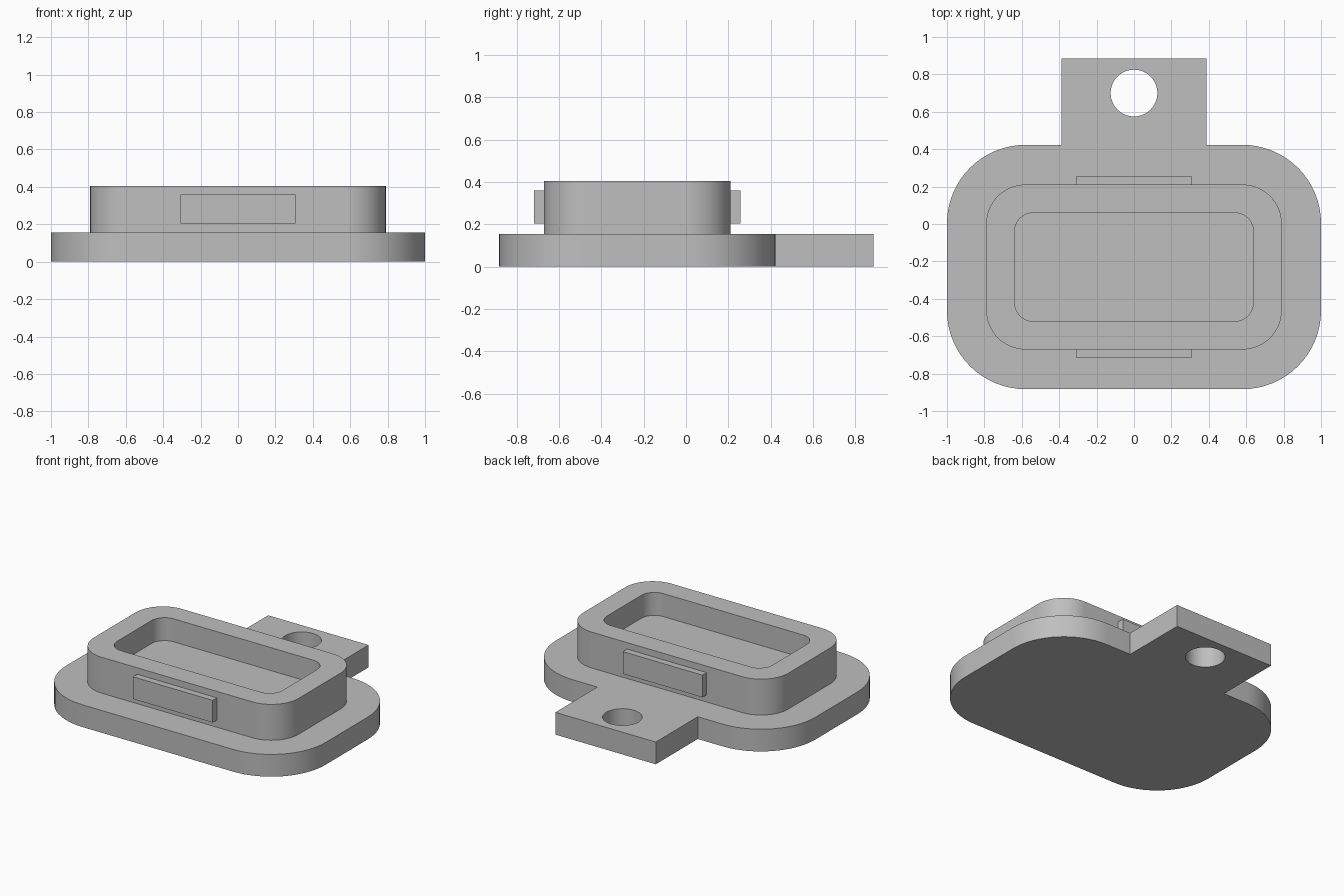
import bpy
import bmesh
from math import cos, sin, pi, radians

cube = bpy.data.objects.get("Cube")
if cube:
    bpy.data.objects.remove(cube, do_unlink=True)

grey = bpy.data.materials.new("plain grey")
grey.use_nodes = True
COLOUR = (0.52, 0.52, 0.52, 1)
grey.diffuse_color = COLOUR
grey.node_tree.nodes["Principled BSDF"].inputs["Base Color"].default_value = COLOUR

BODY_Y = -0.23      # centre of the rounded body, in front of the tab
PLATE_TOP = 0.155
RIM_TOP = 0.405
FLOOR_TOP = 0.245


def arc(cx, cy, r, start, sweep, steps):
    return [(cx + r * cos(start + sweep * i / steps),
             cy + r * sin(start + sweep * i / steps)) for i in range(steps + 1)]


def rounded_rect(hx, hy, r, steps=16):
    """Counter-clockwise outline, starting at the middle of the right side."""
    points = []
    for k, (sx, sy) in enumerate([(1, 1), (-1, 1), (-1, -1), (1, -1)]):
        points += arc(sx * (hx - r), BODY_Y + sy * (hy - r), r, k * pi / 2, pi / 2, steps)
    return points


def slab(name, outlines, z0, z1):
    """Extrude an outline; any further outlines become holes."""
    bm = bmesh.new()
    edges = []
    for outline in outlines:
        verts = [bm.verts.new((x, y, z0)) for x, y in outline]
        edges += [bm.edges.new((v, verts[i - 1])) for i, v in enumerate(verts)]
    bmesh.ops.triangle_fill(bm, use_beauty=True, edges=edges)
    ext = bmesh.ops.extrude_face_region(bm, geom=bm.faces[:], use_keep_orig=True)
    top = [g for g in ext["geom"] if isinstance(g, bmesh.types.BMVert)]
    bmesh.ops.translate(bm, verts=top, vec=(0, 0, z1 - z0))
    bmesh.ops.recalc_face_normals(bm, faces=bm.faces[:])
    mesh = bpy.data.meshes.new(name)
    bm.to_mesh(mesh)
    bm.free()
    mesh.materials.append(grey)
    mesh.shade_smooth()
    mesh.set_sharp_from_angle(angle=radians(30))
    obj = bpy.data.objects.new(name, mesh)
    bpy.context.collection.objects.link(obj)
    return obj


# Base plate with the square tab spliced into its back edge, and the tab hole
TAB_X, TAB_Y, BACK = 0.387, 0.885, 0.42
plate = rounded_rect(1.0, 0.653, 0.42)
split = len(plate) // 4
BACK = plate[split - 1][1]
tab = [(TAB_X, BACK), (TAB_X, TAB_Y), (-TAB_X, TAB_Y), (-TAB_X, BACK)]
hole = arc(0, 0.7, 0.125, 0, 2 * pi, 48)[:-1]
slab("base_plate", [plate[:split] + tab + plate[split:], hole], 0, PLATE_TOP)

# Raised wall around the pocket, and the pocket floor
pocket = rounded_rect(0.638, 0.29, 0.1)
slab("raised_rim", [rounded_rect(0.79, 0.441, 0.21), pocket], PLATE_TOP, RIM_TOP)
slab("pocket_floor", [pocket], PLATE_TOP, FLOOR_TOP)

# Latch bars on the front and back of the wall
for name, side in (("front_latch_bar", -1), ("back_latch_bar", 1)):
    ys = sorted((BODY_Y + side * 0.43, BODY_Y + side * 0.487))
    bar = [(-0.307, ys[0]), (0.307, ys[0]), (0.307, ys[1]), (-0.307, ys[1])]
    slab(name, [bar], 0.205, 0.36)
